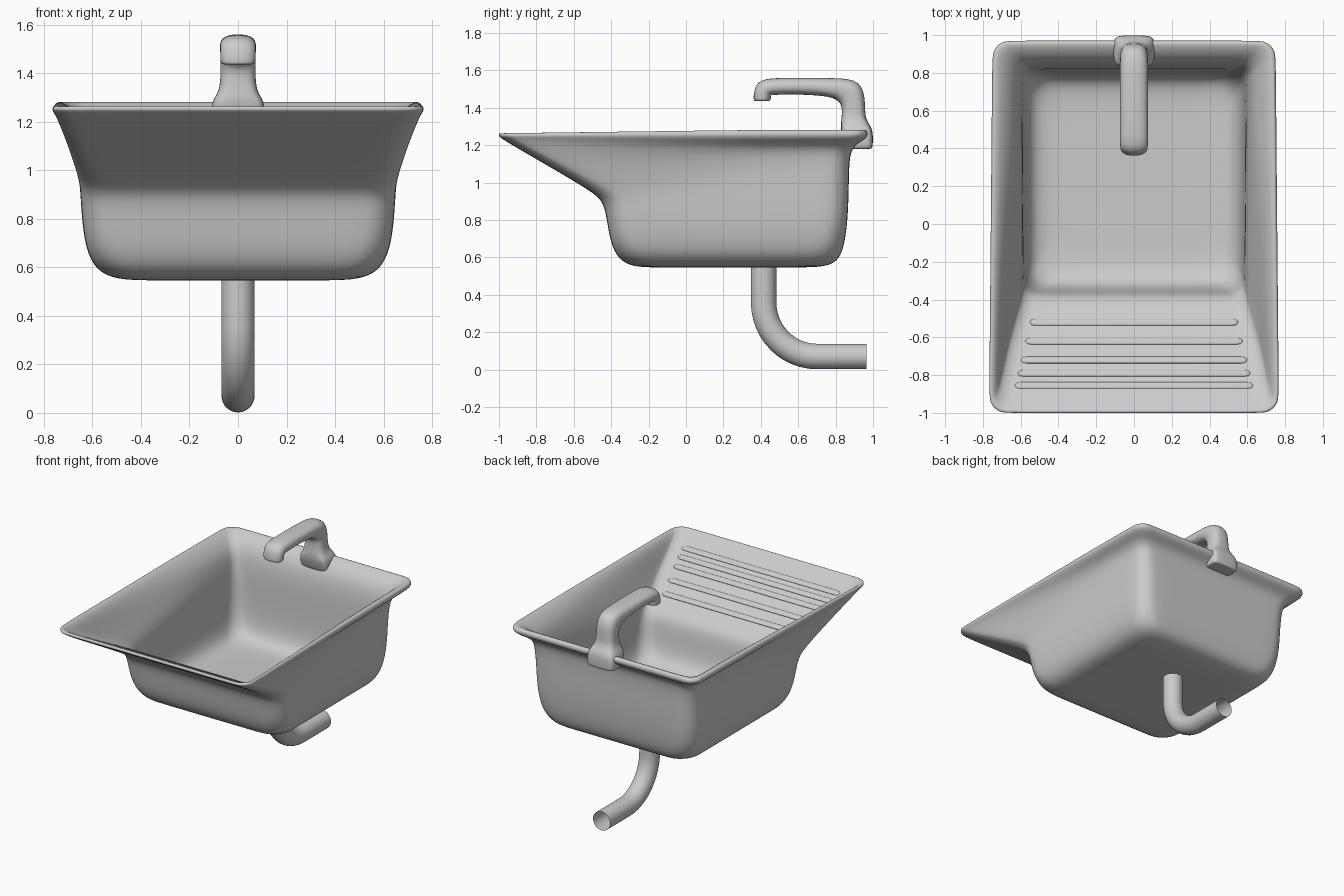
import bpy, bmesh
from math import cos, sin, pi, radians, copysign
from mathutils import Vector

if "Cube" in bpy.data.objects:
    bpy.data.objects.remove(bpy.data.objects["Cube"])


def skin(name, loops, caps=True, subsurf=0):
    """Bridge matching vertex loops into one smooth mesh object."""
    bm = bmesh.new()
    rings = [[bm.verts.new(p) for p in loop] for loop in loops]
    n = len(rings[0])
    for a, b in zip(rings, rings[1:]):
        for i in range(n):
            j = (i + 1) % n
            bm.faces.new((a[i], a[j], b[j], b[i]))
    if caps:
        bm.faces.new(rings[0])
        bm.faces.new(rings[-1])
    bmesh.ops.recalc_face_normals(bm, faces=bm.faces)
    me = bpy.data.meshes.new(name)
    bm.to_mesh(me)
    bm.free()
    for p in me.polygons:
        p.use_smooth = True
    ob = bpy.data.objects.new(name, me)
    bpy.context.collection.objects.link(ob)
    if subsurf:
        m = ob.modifiers.new("smooth", "SUBSURF")
        m.levels = m.render_levels = subsurf
    return ob


def basin_loop(xf, xb, yf, yb, r, zf, zb, arc=4, straight=7):
    """Rounded trapezoid in plan, with separate front and back heights."""
    corners = [(xb - r, yb - r, 0), (-xb + r, yb - r, 90),
               (-xf + r, yf + r, 180), (xf - r, yf + r, 270)]
    arcs = [[(cx + r * cos(radians(a + 90 * k / arc)),
              cy + r * sin(radians(a + 90 * k / arc))) for k in range(arc + 1)]
            for cx, cy, a in corners]
    pts = []
    for i, c in enumerate(arcs):
        pts += c
        (x0, y0), (x1, y1) = c[-1], arcs[(i + 1) % 4][0]
        for k in range(1, straight):
            t = k / straight
            pts.append((x0 + (x1 - x0) * t, y0 + (y1 - y0) * t))
    out = []
    for x, y in pts:
        t = min(1, 1.5 * (y - yf) / (yb - yf))
        out.append((x, y, zf + (zb - zf) * t))
    return out


def section(center, u, v, hu, hv, power=2.0, n=16):
    """Superellipse ring around a centre, spanned by directions u and v."""
    def s(c):
        return copysign(abs(c) ** (2 / power), c)
    c, u, v = Vector(center), Vector(u), Vector(v)
    return [c + u * hu * s(cos(2 * pi * i / n)) + v * hv * s(sin(2 * pi * i / n))
            for i in range(n)]


# Basin: outside from the bottom up to the rolled rim
outer = [
    (.38, .38, -.18, .62, .10, .545, .545),
    (.50, .50, -.28, .75, .12, .55, .55),
    (.585, .585, -.36, .82, .14, .585, .585),
    (.63, .63, -.405, .85, .13, .68, .68),
    (.645, .645, -.425, .866, .12, .82, .82),
    (.65, .65, -.445, .87, .12, .90, .98),
    (.658, .653, -.50, .872, .11, .95, 1.09),
    (.70, .66, -.73, .88, .10, 1.085, 1.165),
    (.74, .69, -.92, .91, .09, 1.195, 1.205),
    (.758, .735, -.985, .955, .09, 1.235, 1.23),
    (.77, .755, -1.005, .975, .09, 1.25, 1.255),
]
# Basin: over the rim, down the flare and sloped front, to the floor
inner = [
    (.76, .745, -.995, .965, .085, 1.268, 1.284),
    (.74, .72, -.975, .94, .08, 1.258, 1.28),
    (.715, .68, -.93, .895, .07, 1.225, 1.255),
    (.67, .62, -.69, .845, .07, 1.095, 1.19),
    (.59, .60, -.43, .825, .06, .955, 1.08),
    (.585, .59, -.37, .818, .08, .90, .98),
    (.58, .585, -.355, .81, .10, .75, .75),
    (.55, .55, -.32, .78, .12, .62, .62),
    (.46, .46, -.22, .70, .12, .585, .585),
    (.35, .35, -.10, .58, .10, .58, .58),
]
skin("basin", [basin_loop(*p) for p in outer + inner], subsurf=2)

# Washboard ridges on the sloped front
slope = Vector((0, .50, -.27)).normalized()
normal = Vector((0, .27, .50)).normalized()
for i, y in enumerate((-.52, -.62, -.72, -.79, -.855)):
    half = .55 + (-.52 - y) * .24
    c = Vector((0, y, 1.225 - (y + .93) * .54))
    ends = [(-1, .2), (-.985, .8), (-.95, 1), (.95, 1), (.985, .8), (1, .2)]
    skin(f"washboard_ridge_{i + 1}",
         [section(c + Vector((half * t, 0, 0)), slope, normal, .02 * s, .008 * s)
          for t, s in ends])

# Faucet: y, z, outward angle, half width, half thickness, squareness
faucet = [
    (.407, 1.436, 180, .055, .036, 2.4),
    (.407, 1.437, 180, .073, .047, 2.4),
    (.408, 1.475, 180, .074, .048, 2.4),
    (.420, 1.507, 135, .075, .058, 2.4),
    (.475, 1.515, 92, .075, .046, 2.4),
    (.62, 1.516, 90, .075, .045, 2.4),
    (.78, 1.510, 88, .075, .050, 2.4),
    (.880, 1.494, 42, .075, .090, 2.4),
    (.897, 1.41, 0, .073, .063, 2.6),
    (.895, 1.345, 0, .075, .064, 3),
    (.905, 1.31, 0, .090, .078, 3.5),
    (.914, 1.275, 0, .112, .086, 4.5),
    (.922, 1.22, 0, .110, .078, 5),
    (.930, 1.182, 0, .108, .068, 5),
    (.930, 1.180, 0, .090, .055, 5),
]
skin("faucet", [section((0, y, z), (1, 0, 0), (0, cos(radians(a)), sin(radians(a))),
                        hw, ht, p) for y, z, a, hw, ht, p in faucet], subsurf=2)

# Drain pipe: straight down, quarter bend, straight back, open at the end
path = [(.415, .56, 0), (.415, .45, 0)]
path += [(.70 - .285 * cos(a), .36 - .29 * sin(a), a)
         for a in [k * pi / 24 for k in range(13)]]
path += [(.965, .07, pi / 2)]
skin("drain_pipe", [section((0, y, z), (1, 0, 0), (0, cos(a), sin(a)), .068, .068, n=32)
                    for y, z, a in path], caps=False)
